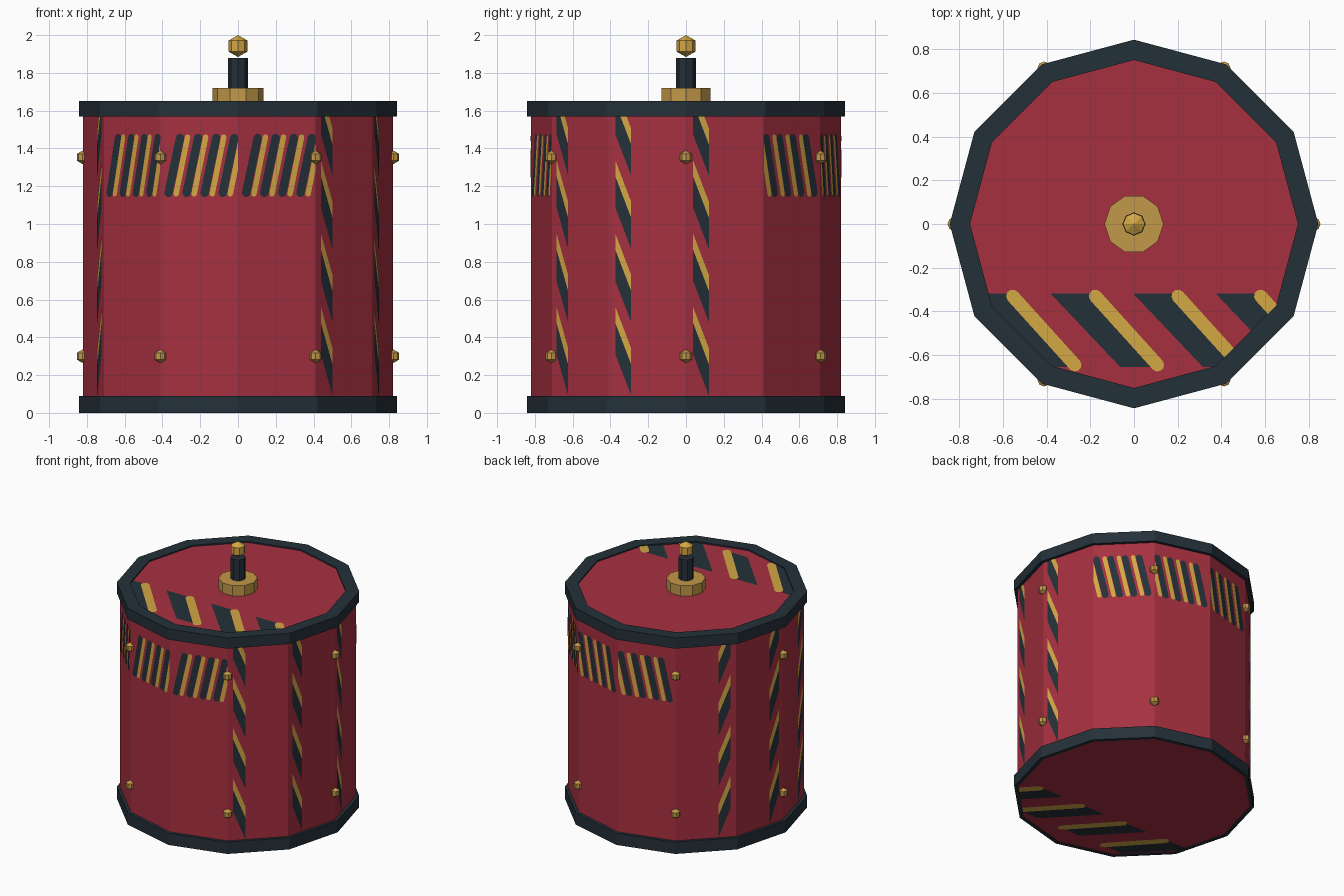
import bpy, bmesh, math
from math import cos, sin, radians, pi
from mathutils import Vector

if "Cube" in bpy.data.objects:
    bpy.data.objects.remove(bpy.data.objects["Cube"])


def material(name, rgb):
    m = bpy.data.materials.new(name)
    lin = [((c / 255 + 0.055) / 1.055) ** 2.4 for c in rgb]
    m.diffuse_color = (*lin, 1)
    m.use_nodes = True
    m.node_tree.nodes["Principled BSDF"].inputs["Base Color"].default_value = m.diffuse_color
    return m


RED = material("deep red", (166, 48, 64))
DARK = material("dark slate", (36, 48, 57))
GOLD = material("gold", (212, 168, 68))
BRASS = material("dull brass", (194, 152, 72))


def finish(name, bm, mat):
    mesh = bpy.data.meshes.new(name)
    bm.to_mesh(mesh)
    bm.free()
    mesh.materials.append(mat)
    ob = bpy.data.objects.new(name, mesh)
    bpy.context.collection.objects.link(ob)
    return ob


def prism(name, r, z0, z1, n, mat, inner=None):
    """Upright n-sided prism, or a ring when an inner radius is given."""
    bm = bmesh.new()

    def loop(rad, z):
        return [bm.verts.new((rad * cos(2 * pi * i / n), rad * sin(2 * pi * i / n), z))
                for i in range(n)]

    def bridge(a, b):
        for i in range(n):
            j = (i + 1) % n
            bm.faces.new((a[i], a[j], b[j], b[i]))

    lo, hi = loop(r, z0), loop(r, z1)
    bridge(lo, hi)
    if inner:
        lo2, hi2 = loop(inner, z0), loop(inner, z1)
        bridge(hi, hi2)
        bridge(hi2, lo2)
        bridge(lo2, lo)
    else:
        bm.faces.new(lo[::-1])
        bm.faces.new(hi)
    return finish(name, bm, mat)


def ball(name, loc, r, mat):
    bm = bmesh.new()
    bmesh.ops.create_uvsphere(bm, u_segments=8, v_segments=3, radius=r)
    ob = finish(name, bm, mat)
    ob.location = loc
    return ob


def clip(poly, nx, ny, d):
    """Keep the part of a 2D polygon where nx*x + ny*y <= d."""
    out = []
    for i, b in enumerate(poly):
        a = poly[i - 1]
        da, db = nx * a[0] + ny * a[1] - d, nx * b[0] + ny * b[1] - d
        if da * db < 0:
            t = da / (da - db)
            out.append((a[0] + t * (b[0] - a[0]), a[1] + t * (b[1] - a[1])))
        if db <= 0:
            out.append(b)
    return out


def capsule(p, q, w):
    """Straight stroke of half width w with round ends."""
    a = math.atan2(q[1] - p[1], q[0] - p[0])
    pts = []
    for c, start in ((q, a - pi / 2), (p, a + pi / 2)):
        pts += [(c[0] + w * cos(start + pi * i / 5), c[1] + w * sin(start + pi * i / 5))
                for i in range(6)]
    return pts


def plates(name, items, mat):
    """items: (3D points, outward direction) for thin painted faces."""
    bm = bmesh.new()
    for pts, out in items:
        if len(pts) < 3:
            continue
        f = bm.faces.new([bm.verts.new(p) for p in pts])
        f.normal_update()
        if f.normal.dot(Vector(out)) < 0:
            f.normal_flip()
    return finish(name, bm, mat)


# drum body and rims
R, H = 0.82, 1.642
AP = R * cos(radians(15))
HALF = R * sin(radians(15))
prism("drum_body", R, 0.004, H, 12, RED)
prism("top_rim", 0.843, 1.57, 1.652, 12, DARK, 0.75)
prism("bottom_rim", 0.843, 0, 0.09, 12, DARK, 0.815)

# plunger on the top
prism("plunger_base", 0.135, H, 1.72, 10, BRASS)
prism("plunger_rod", 0.053, 1.71, 1.88, 8, DARK)
ball("plunger_knob", (0, 0, 1.942), 0.058, GOLD)

# rivets on every second corner
for i in range(6):
    a = radians(60 * i)
    for z in (0.30, 1.353):
        ball("rivet", (0.822 * cos(a), 0.822 * sin(a), z), 0.036, BRASS)

# hazard stripes on the top and the underside
dark, gold = [], []
for r, z, out in ((0.752, H, 1), (0.812, 0.004, -1)):
    for k in range(4):
        s = 0.378 * k
        shapes = (([(-0.76 + s, -0.318), (-0.555 + s, -0.318), (-0.26 + s, -0.655), (-0.44 + s, -0.655)], dark, 0.002),
                  (capsule((-0.555 + s, -0.33), (-0.27 + s, -0.645), 0.03), gold, 0.004))
        for poly, store, off in shapes:
            for i in range(12):
                a = radians(15 + 30 * i)
                poly = clip(poly, cos(a), sin(a), r * cos(radians(15)))
            store.append(([(x, y, z + out * off) for x, y in poly], (0, 0, out)))
plates("end_stripes_dark", dark, DARK)
plates("end_stripes_gold", gold, GOLD)

# side stripes: slanted bands on six sides, tall columns on the other six
dark, gold = [], []


def side(phi, flip, poly, store, off):
    for clipper in ((1, 0, HALF), (-1, 0, HALF), (0, 1, 1.57)):
        poly = clip(poly, *clipper)
    n = Vector((cos(phi), sin(phi), 0))
    t = Vector((-sin(phi), cos(phi), 0)) * flip
    store.append(([n * (AP + off) + t * u + Vector((0, 0, z)) for u, z in poly], n))


for flip, bands, columns in ((1, (-135, -105, -75), (-45, -15, 15)),
                             (-1, (45, 75, 105), (135, 165, 195))):
    for deg in bands:
        for k in range(4):
            u = -0.168 + 0.099 * k
            side(radians(deg), flip, capsule((u, 1.165), (u + 0.063, 1.455), 0.023), dark, 0.002)
            side(radians(deg), flip, capsule((u + 0.042, 1.16), (u + 0.105, 1.46), 0.015), gold, 0.004)
    for deg in columns:
        u0, u1 = -HALF + 0.038, -HALF + 0.125
        for k in range(4):
            t = 1.725 - 0.388 * k
            for a, b, store in ((0, 0.085, gold), (0.085, 0.25, dark)):
                side(radians(deg), flip,
                     [(u0, t - a), (u0, t - b), (u1, t - b - 0.22), (u1, t - a - 0.22)], store, 0.003)
plates("side_stripes_dark", dark, DARK)
plates("side_stripes_gold", gold, GOLD)
